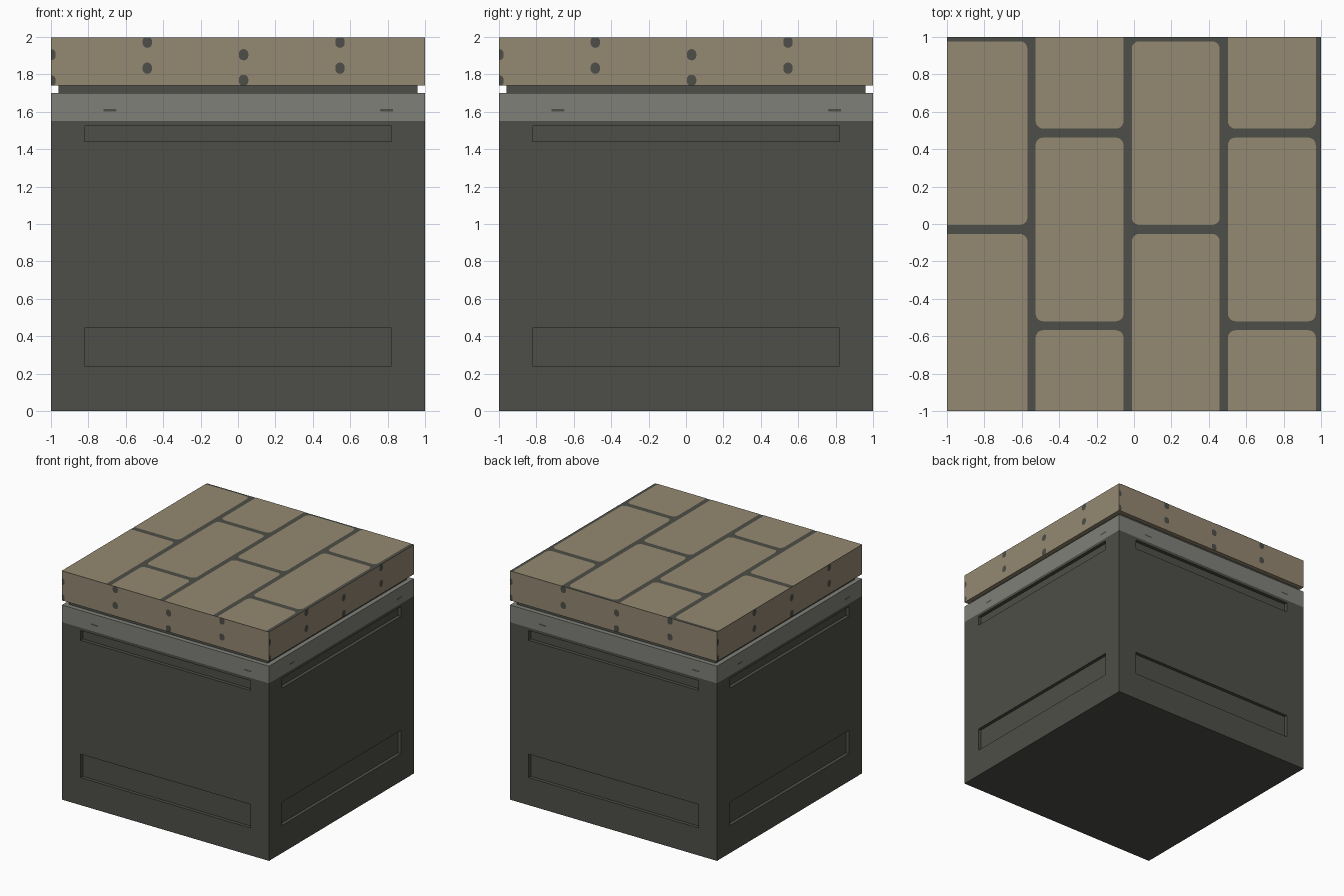
import bpy, bmesh, math
from mathutils import Matrix, Vector

if "Cube" in bpy.data.objects:
    bpy.data.objects.remove(bpy.data.objects["Cube"])


def material(name, rgb):
    m = bpy.data.materials.new(name)
    m.diffuse_color = (*rgb, 1)
    m.use_nodes = True
    m.node_tree.nodes["Principled BSDF"].inputs["Base Color"].default_value = m.diffuse_color
    return m


DARK = material("dark stone", (0.076, 0.076, 0.065))
GREY = material("grey trim", (0.216, 0.216, 0.195))
TAN = material("tan brick", (0.296, 0.246, 0.165))


def finish(bm, name, *mats):
    bmesh.ops.remove_doubles(bm, verts=bm.verts, dist=1e-5)
    me = bpy.data.meshes.new(name)
    bm.to_mesh(me)
    bm.free()
    for m in mats:
        me.materials.append(m)
    ob = bpy.data.objects.new(name, me)
    bpy.context.collection.objects.link(ob)
    return ob


def box(name, half, z0, z1, *mats):
    bm = bmesh.new()
    mat = Matrix.Translation((0, 0, (z0 + z1) / 2)) @ Matrix.Diagonal((2 * half, 2 * half, z1 - z0, 1))
    bmesh.ops.create_cube(bm, size=1, matrix=mat)
    return finish(bm, name, *mats)


def four_sides(bm):
    """Repeat the front-side geometry on the other three sides."""
    front = bm.verts[:] + bm.edges[:] + bm.faces[:]
    for i in range(1, 4):
        new = bmesh.ops.duplicate(bm, geom=front)["geom"]
        bmesh.ops.rotate(bm, verts=[g for g in new if isinstance(g, bmesh.types.BMVert)],
                         matrix=Matrix.Rotation(i * math.pi / 2, 3, 'Z'))


def clip(bm, axis, lo, hi):
    for limit, sign in ((lo, -1), (hi, 1)):
        co, no = Vector(), Vector()
        co[axis], no[axis] = limit, sign
        bmesh.ops.bisect_plane(bm, geom=bm.verts[:] + bm.edges[:] + bm.faces[:],
                               plane_co=co, plane_no=no, clear_outer=True)


def rounded(x0, x1, y0, y1, r, steps=5):
    """Counter-clockwise outline of a rounded rectangle."""
    pts = []
    for k, (cx, cy) in enumerate(((x1 - r, y1 - r), (x0 + r, y1 - r), (x0 + r, y0 + r), (x1 - r, y0 + r))):
        for s in range(steps + 1):
            a = (k + s / steps) * math.pi / 2
            pts.append((cx + r * math.cos(a), cy + r * math.sin(a)))
    return pts


# Body: four walls with two recessed panels each, plus the floor
bm = bmesh.new()


def quad(*pts):
    bm.faces.new([bm.verts.new(p) for p in pts])


XS = (-1, -0.82, 0.82, 1)
ZS = (0, 0.24, 0.445, 1.44, 1.525, 1.55)
DEPTH = 0.03
for i in range(3):
    for j in range(5):
        ring = [(XS[i], ZS[j]), (XS[i + 1], ZS[j]), (XS[i + 1], ZS[j + 1]), (XS[i], ZS[j + 1])]
        sunk = i == 1 and j in (1, 3)
        y = -1 + DEPTH if sunk else -1
        quad(*[(x, y, z) for x, z in ring])
        if sunk:
            for (xa, za), (xb, zb) in zip(ring, ring[1:] + ring[:1]):
                quad((xa, -1, za), (xb, -1, zb), (xb, y, zb), (xa, y, za))
four_sides(bm)
quad((-1, 1, 0), (1, 1, 0), (1, -1, 0), (-1, -1, 0))
finish(bm, "body", DARK)

# Trim band and the recessed neck
box("trim_band", 1, 1.55, 1.70, GREY)
box("neck", 0.96, 1.70, 1.74, DARK)

# Slab: tan sides, dark mortar on the upward face
slab = box("top_slab", 1, 1.74, 1.998, TAN, DARK)
for p in slab.data.polygons:
    p.material_index = 1 if p.normal.z > 0.5 else 0

# Paving bricks in a running bond, trimmed to the slab
bm = bmesh.new()
for col in range(4):
    x0 = -1.04 + 0.514 * col
    for row in range(3):
        y0 = -1.035 + 1.03 * row - (0.515 if col % 2 else 0)
        pts = rounded(x0, x0 + 0.47, y0, y0 + 0.982, 0.04)
        bm.faces.new([bm.verts.new((x, y, 2.0)) for x, y in pts])
clip(bm, 0, -1, 1)
clip(bm, 1, -1, 1)
finish(bm, "paving_bricks", TAN)

# Dark specks on the slab sides
bm = bmesh.new()
for x, zs in ((-1, (1.905, 1.765)), (-0.485, (1.972, 1.833)), (0.03, (1.905, 1.768)), (0.545, (1.972, 1.833))):
    for z in zs:
        pts = rounded(x - 0.025, x + 0.025, z - 0.03, z + 0.03, 0.0245)
        bm.faces.new([bm.verts.new((a, -1.001, b)) for a, b in pts])
clip(bm, 0, -1, 1)
clip(bm, 2, 1.74, 1.998)
four_sides(bm)
finish(bm, "slab_specks", DARK)

# Small slot marks on the trim band
bm = bmesh.new()
for x in (-0.685, 0.795):
    pts = rounded(x - 0.035, x + 0.035, 1.601, 1.615, 0.006)
    bm.faces.new([bm.verts.new((a, -1.001, b)) for a, b in pts])
four_sides(bm)
finish(bm, "band_slots", DARK)
